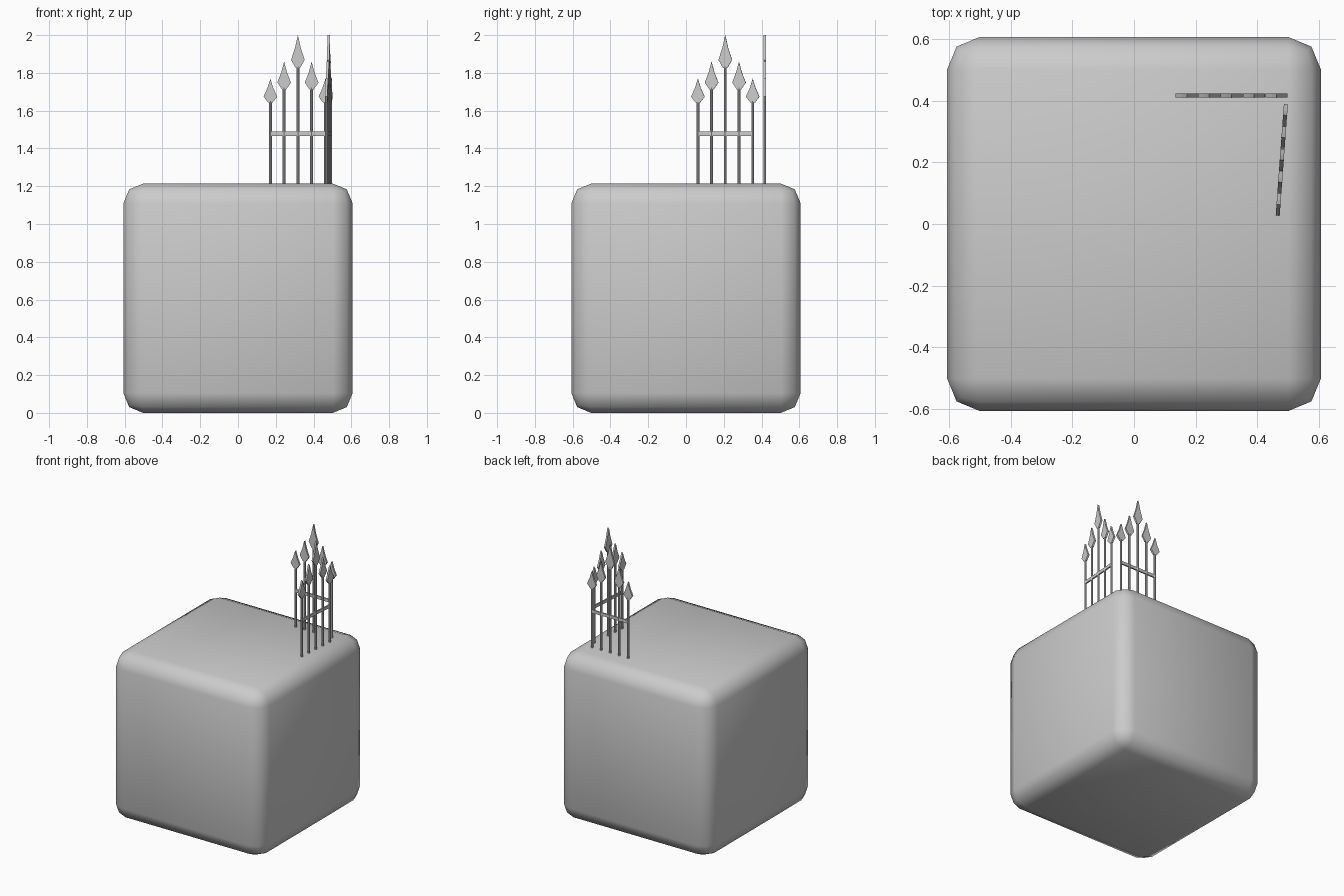
import bpy, bmesh, math
from mathutils import Matrix

if "Cube" in bpy.data.objects:
    bpy.data.objects.remove(bpy.data.objects["Cube"])

TOP = 1.214      # top of the block
PITCH = 0.0728   # spacing between bars


def make_object(name, bm):
    bmesh.ops.recalc_face_normals(bm, faces=bm.faces)
    mesh = bpy.data.meshes.new(name)
    bm.to_mesh(mesh)
    bm.free()
    obj = bpy.data.objects.new(name, mesh)
    bpy.context.collection.objects.link(obj)
    return obj


def add_spearhead(bm, x, z0, z1, half_thick=0.0065):
    # flat spear silhouette, extruded through its thickness
    h = z1 - z0
    half = [(0.011, 0.0), (0.036, 0.25), (0.015, 0.62)]
    outline = half + [(0.0, 1.0)] + [(-a, b) for a, b in reversed(half)]
    face = bm.faces.new([bm.verts.new((x + a, -half_thick, z0 + b * h)) for a, b in outline])
    ext = bmesh.ops.extrude_face_region(bm, geom=[face])
    moved = [g for g in ext["geom"] if isinstance(g, bmesh.types.BMVert)]
    bmesh.ops.translate(bm, verts=moved, vec=(0, 2 * half_thick, 0))


def fence_panel(name, x, y, angle):
    bm = bmesh.new()
    heads = {0: (1.825, 2.0), 1: (1.712, 1.859), 2: (1.642, 1.769)}
    for i in range(-2, 3):
        z0, z1 = heads[abs(i)]
        # upright bar
        bmesh.ops.create_cone(
            bm, cap_ends=True, segments=8, radius1=0.0075, radius2=0.0075,
            depth=z0 + 0.01 - TOP,
            matrix=Matrix.Translation((i * PITCH, 0, (z0 + 0.01 + TOP) / 2)))
        add_spearhead(bm, i * PITCH, z0, z1)
    # cross rail
    bmesh.ops.create_cube(
        bm, size=1, matrix=Matrix.Translation((0, 0, 1.478))
        @ Matrix.Diagonal((4 * PITCH, 0.010, 0.022, 1)))
    obj = make_object(name, bm)
    obj.location = (x, y, 0)
    obj.rotation_euler.z = angle
    return obj


# rounded stone block
bm = bmesh.new()
bmesh.ops.create_cube(bm, size=1.214, matrix=Matrix.Translation((0, 0, TOP / 2)))
bmesh.ops.bevel(bm, geom=bm.edges[:], offset=0.105, segments=2, profile=0.5, affect='EDGES')
for f in bm.faces:
    f.smooth = True
block = make_object("block", bm)

# two fence panels meeting near a corner
fence_panel("back_fence", 0.317, 0.417, 0)
fence_panel("side_fence", 0.480, 0.208, math.radians(85.8))
